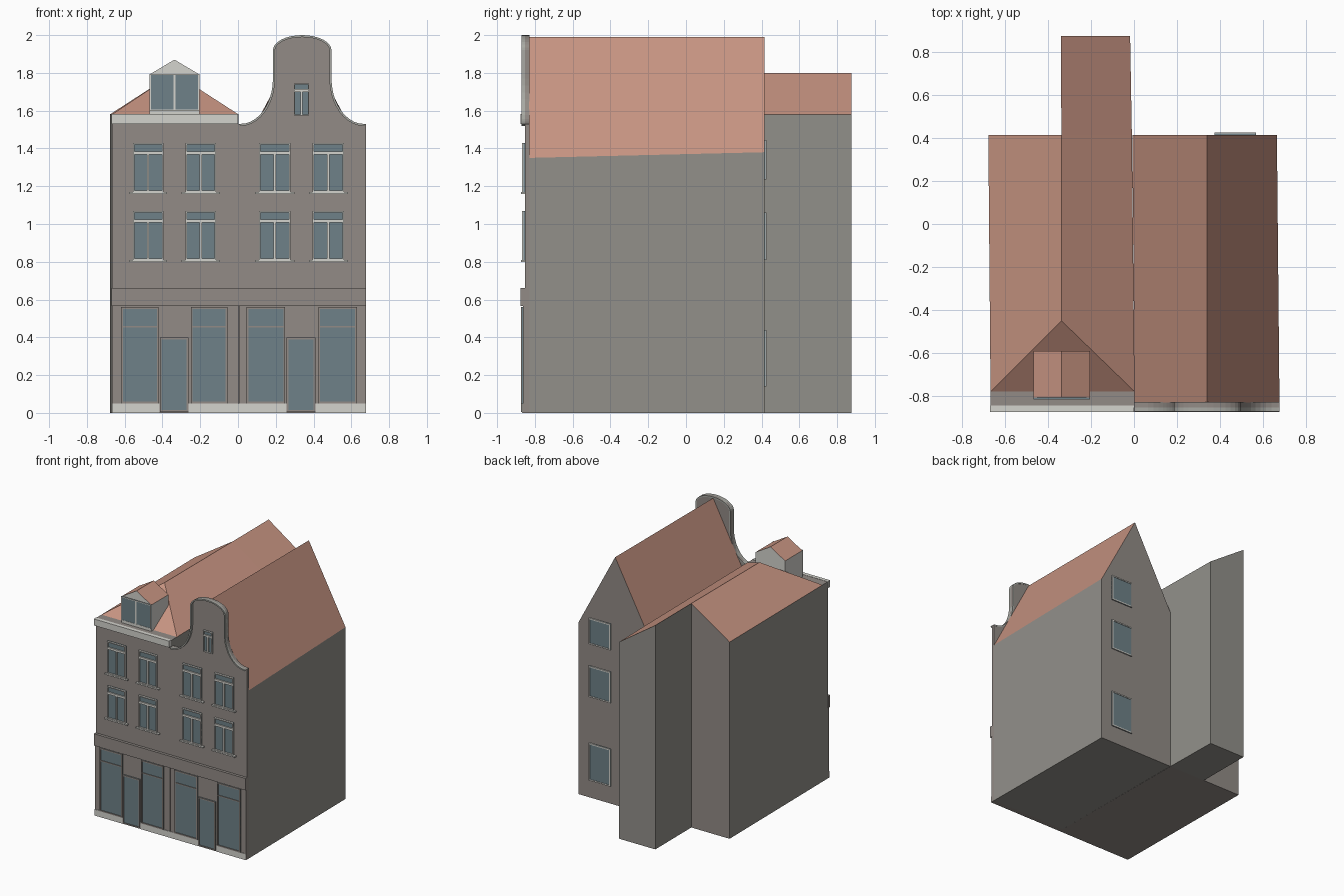
import bpy, bmesh, math

if "Cube" in bpy.data.objects:
    bpy.data.objects.remove(bpy.data.objects["Cube"])


def material(name, rgb):
    m = bpy.data.materials.new(name)
    lin = [((c / 255 + 0.055) / 1.055) ** 2.4 for c in rgb]
    m.diffuse_color = (*lin, 1)
    m.use_nodes = True
    m.node_tree.nodes["Principled BSDF"].inputs["Base Color"].default_value = m.diffuse_color
    return m


BRICK = material("warm grey brick", (146, 139, 134))
PLASTER = material("grey plaster", (146, 144, 138))
ROOF = material("terracotta roof", (198, 147, 129))
GLASS = material("blue grey glass", (110, 129, 136))
LIGHT = material("pale stone", (212, 211, 205))
TRIM = material("grey stone trim", (168, 169, 163))

FRONT, GROUND = -0.853, -0.863     # facade planes
XL, XM, XR = -0.667, 0.003, 0.677  # facade edges and party line
BACK = 0.415


def finish(name, bm, mats):
    bmesh.ops.recalc_face_normals(bm, faces=bm.faces)
    me = bpy.data.meshes.new(name)
    bm.to_mesh(me)
    bm.free()
    for m in mats:
        me.materials.append(m)
    ob = bpy.data.objects.new(name, me)
    bpy.context.collection.objects.link(ob)
    return ob


def loft(bm, a, b):
    """Closed solid between two matching outlines."""
    va, vb = [bm.verts.new(p) for p in a], [bm.verts.new(p) for p in b]
    bm.faces.new(va)
    bm.faces.new(vb)
    n = len(a)
    for i in range(n):
        j = (i + 1) % n
        bm.faces.new((va[i], va[j], vb[j], vb[i]))


def solid(name, a, b, mats):
    bm = bmesh.new()
    loft(bm, a, b)
    return finish(name, bm, mats)


def boxes(name, items, mat):
    """One object made of boxes (x0, x1, y0, y1, z0, z1)."""
    bm = bmesh.new()
    for x0, x1, y0, y1, z0, z1 in items:
        ring = [(x0, z0), (x1, z0), (x1, z1), (x0, z1)]
        loft(bm, [(x, y0, z) for x, z in ring], [(x, y1, z) for x, z in ring])
    return finish(name, bm, [mat])


def at_y(pts, y):
    return [(x, y, z) for x, z in pts]


def paint_roof(ob):
    """Sloping upward faces get the roof colour."""
    for f in ob.data.polygons:
        if 0.1 < f.normal.z < 0.99:
            f.material_index = 1


def window(name, x0, x1, z0, z1, y, out=-1, frame=LIGHT, w=0.01, depth=0.016,
           transom=None, bar=0.014, mullion=False, sill=False):
    """Glass plate with a frame, optional transom, mullion and sill."""
    yf, yg = y + out * depth, y + out * 0.006
    boxes(name + "_glass", [(x0, x1, y, yg, z0, z1)], GLASS)
    parts = [(x0, x0 + w, y, yf, z0, z1), (x1 - w, x1, y, yf, z0, z1),
             (x0 + w, x1 - w, y, yf, z0, z0 + w), (x0 + w, x1 - w, y, yf, z1 - w, z1)]
    top = z1 - w
    if transom:
        parts.append((x0 + w, x1 - w, y, yf, transom, transom + bar))
        top = transom
    if mullion:
        c = (x0 + x1) / 2
        parts.append((c - 0.006, c + 0.006, y, yf, z0 + w, top))
    if sill:
        parts.append((x0 - 0.02, x1 + 0.02, y, y + out * 0.02, z0 - 0.01, z0))
    boxes(name + "_frame", parts, frame)


# Left house: walls, hipped roof and lean-to rear wing
foot = [(XL, FRONT), (XM, FRONT), (-0.01, BACK), (-0.678, BACK)]
left = solid("left_house_walls", [(x, y, 0) for x, y in foot],
             [(x, y, 1.58) for x, y in foot], [BRICK, PLASTER])
for f in left.data.polygons:
    if abs(f.normal.x) > 0.5:
        f.material_index = 1

bm = bmesh.new()
v = [bm.verts.new(p) for p in [(XL, -0.78, 1.58), (XM, -0.78, 1.58), (-0.01, BACK, 1.58),
                               (-0.678, BACK, 1.58), (-0.338, -0.45, 1.80), (-0.338, BACK, 1.80)]]
for ids in [(0, 1, 4), (1, 2, 5, 4), (0, 4, 5, 3), (2, 3, 5), (0, 3, 2, 1)]:
    bm.faces.new([v[i] for i in ids])
paint_roof(finish("left_house_roof", bm, [BRICK, ROOF]))

wing_a = [(-0.338, 0), (-0.01, 0), (-0.01, 1.58), (-0.338, 1.80)]
wing_b = [(-0.34, 0), (-0.018, 0), (-0.018, 1.58), (-0.34, 1.80)]
paint_roof(solid("rear_wing", at_y(wing_a, BACK), at_y(wing_b, 0.875), [PLASTER, ROOF]))

# Right house: gabled body
body_a = [(XM, 0), (XR, 0), (XR, 1.35), (0.339, 1.99), (XM, 1.35)]
body_b = [(-0.008, 0), (0.665, 0), (0.665, 1.38), (0.339, 1.99), (-0.008, 1.34)]
right = solid("right_house_body", at_y(body_a, -0.83), at_y(body_b, BACK),
              [PLASTER, ROOF, BRICK])
paint_roof(right)
for f in right.data.polygons:
    if abs(f.normal.y) > 0.9:
        f.material_index = 2

# Neck gable facade: concave shoulders, straight neck, arched top
MID = (XM + XR) / 2


def gable_half(d):
    """Right half of the outline, shoulder to apex, inset by d."""
    pts = [(XR - d, 1.53 - d)]
    for i in range(11):
        t = math.pi / 2 * i / 10
        pts.append((XR - 0.01 - (0.172 + d) * math.sin(t), 1.77 - (0.24 + d) * math.cos(t)))
    for i in range(9):
        t = math.pi / 2 * i / 8
        pts.append((MID + (0.155 - d) * math.cos(t), 1.92 + (0.08 - d) * math.sin(t)))
    return pts


def gable_line(d):
    half = gable_half(d)
    return half + [(2 * MID - x, z) for x, z in half[-2::-1]]


outer, inner = gable_line(0), gable_line(0.011)
solid("gable_facade", at_y([(XM, 0), (XR, 0)] + outer, FRONT),
      at_y([(XM, 0), (XR, 0)] + outer, -0.829), [BRICK])

# Moulded coping that follows the gable outline
bm = bmesh.new()
rows = [[bm.verts.new((x, y, z)) for x, z in line]
        for line, y in ((outer, -0.872), (inner, -0.872), (inner, -0.828), (outer, -0.828))]
for r in range(4):
    a, b = rows[r], rows[(r + 1) % 4]
    for i in range(len(a) - 1):
        bm.faces.new((a[i], a[i + 1], b[i + 1], b[i]))
for k in (0, -1):
    bm.faces.new([row[k] for row in rows])
finish("gable_coping", bm, [TRIM])

# Cornice, shop front, fascia band and plinth
boxes("cornice", [(XL - 0.002, XM - 0.003, -0.875, -0.845, 1.53, 1.582)], LIGHT)
boxes("shop_front", [(XL, XM - 0.001, GROUND, FRONT, 0, 0.57),
                     (XM + 0.001, XR, GROUND, FRONT, 0, 0.57)], BRICK)
boxes("fascia_band", [(XL - 0.002, XR + 0.001, -0.875, FRONT, 0.565, 0.66)], BRICK)
boxes("plinth", [(a, b, GROUND - 0.004, GROUND, 0, 0.05)
                 for a, b in ((XL, -0.415), (-0.262, 0.256), (0.41, XR))], LIGHT)

# Shop windows and doors
for i, (a, b) in enumerate([(-0.62, -0.42), (-0.25, -0.055), (0.045, 0.25), (0.425, 0.63)]):
    window(f"shop_window_{i + 1}", a, b, 0.05, 0.56, GROUND, frame=BRICK,
           depth=0.011, transom=0.453, bar=0.008)
for i, a in enumerate((-0.414, 0.257)):
    window(f"door_{i + 1}", a, a + 0.152, 0.005, 0.398, GROUND, frame=BRICK, depth=0.011)

# Upper windows, two storeys of four
for z in (0.81, 1.17):
    for i, (a, b) in enumerate([(-0.557, -0.395), (-0.278, -0.116), (0.11, 0.278), (0.395, 0.562)]):
        window(f"upper_window_{i + 1}", a, b, z, z + 0.26, FRONT, w=0.008,
               transom=z + 0.197, bar=0.017, mullion=True, sill=True)

# Attic window in the gable
window("attic_window", 0.296, 0.376, 1.575, 1.745, FRONT, w=0.006,
       transom=1.70, bar=0.014, mullion=True)

# Rear windows
for i, (a, b) in enumerate([(0.14, 0.44), (0.81, 1.06), (1.235, 1.445)]):
    window(f"rear_window_{i + 1}", 0.375, 0.568, a, b, BACK, out=1, depth=0.01)

# Dormer: pale body with a gabled roof
D0, D1, DM = -0.468, -0.205, -0.3365
shape = [(D0, 1.58), (D1, 1.58), (D1, 1.792), (DM, 1.87), (D0, 1.792)]
dormer = solid("dormer", at_y(shape, -0.808), at_y(shape, -0.59), [LIGHT, ROOF])
paint_roof(dormer)
window("dormer_window", D0, D1, 1.6, 1.795, -0.808, w=0.007, depth=0.008, mullion=True)
